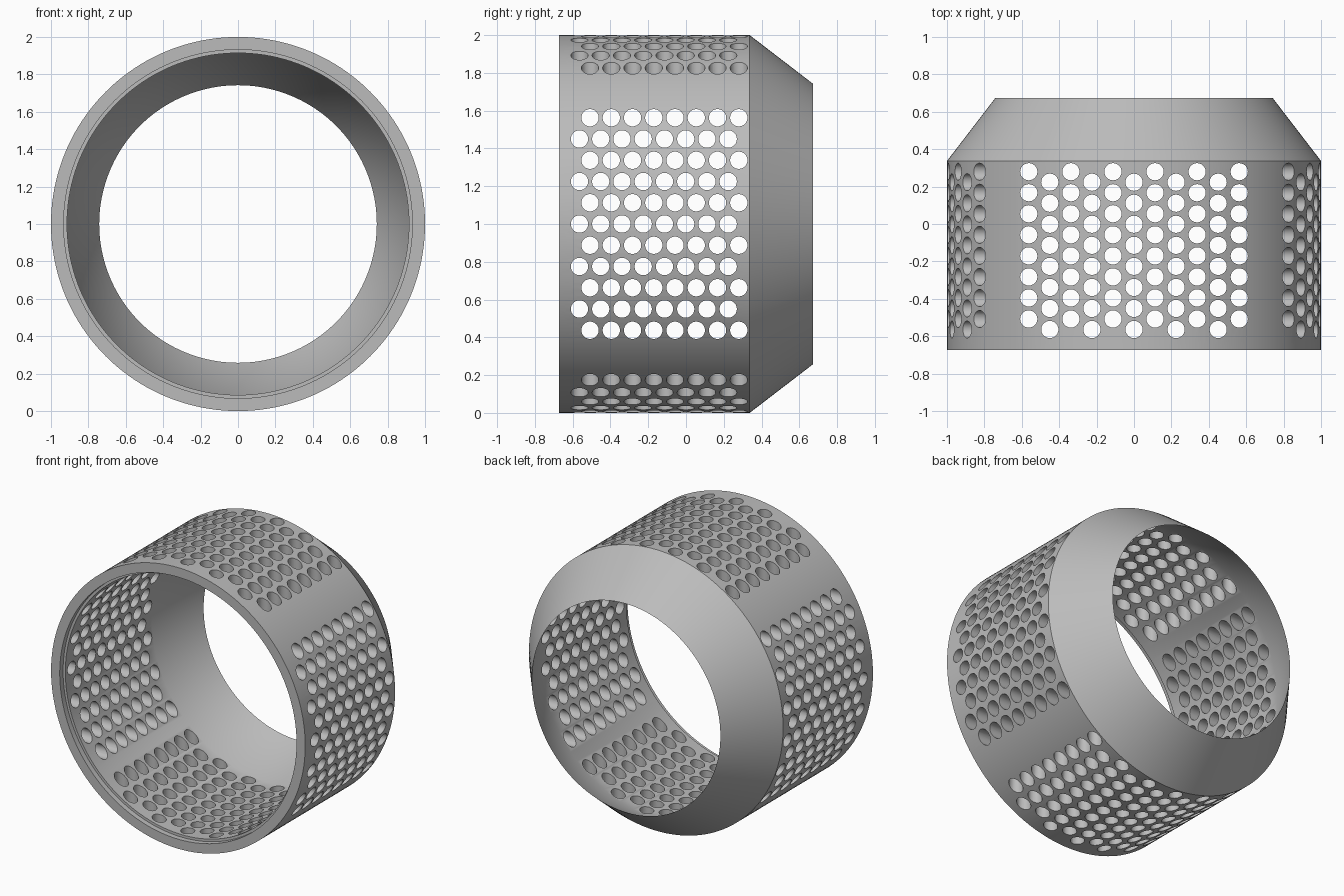
import bpy, bmesh, math
from mathutils import Matrix, Vector

if "Cube" in bpy.data.objects:
    bpy.data.objects.remove(bpy.data.objects["Cube"], do_unlink=True)

SEGMENTS = 160
PITCH = 0.1125
HOLE_RADIUS = 0.046
HALF_LENGTH = 0.673
SHOULDER = 0.337

grey = bpy.data.materials.new("plain grey")
grey.use_nodes = True
colour = (0.5, 0.5, 0.5, 1)
grey.diffuse_color = colour
grey.node_tree.nodes["Principled BSDF"].inputs["Base Color"].default_value = colour


def make_object(name, bm):
    bmesh.ops.recalc_face_normals(bm, faces=bm.faces)
    mesh = bpy.data.meshes.new(name)
    bm.to_mesh(mesh)
    bm.free()
    mesh.materials.append(grey)
    obj = bpy.data.objects.new(name, mesh)
    bpy.context.collection.objects.link(obj)
    return obj


# Ring wall: closed section (radius, y) turned around the y axis
section = [
    (1, -HALF_LENGTH), (1, SHOULDER), (0.742, HALF_LENGTH),
    (0.914, SHOULDER), (0.914, -0.635), (0.932, -0.635), (0.932, -HALF_LENGTH),
]
bm = bmesh.new()
rings = []
for i in range(SEGMENTS):
    a = math.tau * i / SEGMENTS
    rings.append([bm.verts.new((r * math.cos(a), y, 1 + r * math.sin(a))) for r, y in section])
for i, ring in enumerate(rings):
    following = rings[(i + 1) % SEGMENTS]
    for j in range(len(section)):
        k = (j + 1) % len(section)
        bm.faces.new((ring[j], ring[k], following[k], following[j]))
body = make_object("perforated_ring", bm)

# Staggered hole cutters, one block of straight pins on each of four sides
bm = bmesh.new()
for side in range(4):
    turn = Matrix.Translation((0, 0, 1)) @ Matrix.Rotation(side * math.pi / 2, 4, "Y")
    for row in range(-5, 6):
        start = -0.508 if row % 2 else -0.564
        for n in range(8):
            place = Matrix.Translation((row * PITCH, start + n * PITCH, 0.88))
            bmesh.ops.create_cone(bm, cap_ends=True, segments=24, radius1=HOLE_RADIUS,
                                  radius2=HOLE_RADIUS, depth=0.46, matrix=turn @ place)
cutter = make_object("hole_cutter", bm)
cutter.hide_render = True

# Cut the holes and smooth the round walls
cut = body.modifiers.new("holes", "BOOLEAN")
cut.operation = "DIFFERENCE"
cut.solver = "EXACT"
cut.object = cutter
bpy.ops.object.select_all(action="DESELECT")
body.select_set(True)
bpy.context.view_layer.objects.active = body
bpy.ops.object.modifier_apply(modifier=cut.name)
bpy.data.objects.remove(cutter, do_unlink=True)
bpy.ops.object.shade_smooth_by_angle(angle=math.radians(30))
